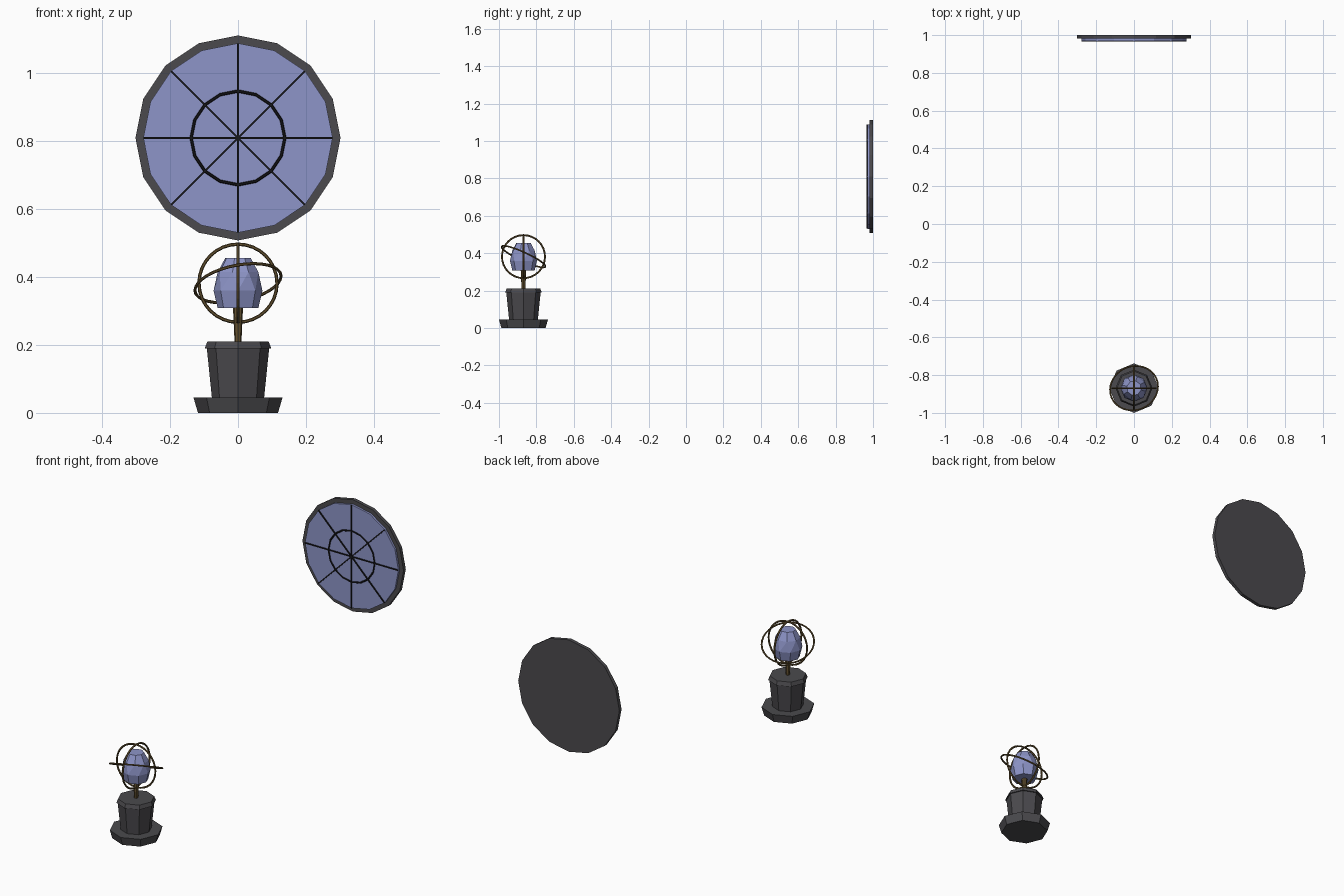
import bpy, bmesh
from math import pi, sin, cos, radians
from mathutils import Vector, Matrix

if "Cube" in bpy.data.objects:
    bpy.data.objects.remove(bpy.data.objects["Cube"])


def material(name, rgb):
    m = bpy.data.materials.new(name)
    m.diffuse_color = (*rgb, 1)
    m.use_nodes = True
    m.node_tree.nodes["Principled BSDF"].inputs["Base Color"].default_value = m.diffuse_color
    return m


STONE = material("dark_stone", (0.07, 0.068, 0.075))
BRASS = material("brass", (0.13, 0.085, 0.03))
CRYSTAL = material("crystal", (0.27, 0.3, 0.58))
IRON = material("black_iron", (0.008, 0.008, 0.01))


def finish(name, bm, mat, matrix):
    bmesh.ops.recalc_face_normals(bm, faces=bm.faces)
    me = bpy.data.meshes.new(name)
    bm.to_mesh(me)
    bm.free()
    me.materials.append(mat)
    ob = bpy.data.objects.new(name, me)
    ob.matrix_world = matrix
    bpy.context.collection.objects.link(ob)
    return ob


def lathe(name, profile, sides, mat, matrix):
    """Capped faceted turning; profile rows are (radius, z, twist in degrees)."""
    bm = bmesh.new()
    rings = []
    for r, z, twist in profile:
        angles = [2 * pi * i / sides + radians(twist) for i in range(sides)]
        rings.append([bm.verts.new((r * cos(a), r * sin(a), z)) for a in angles])
    for k, (lo, hi) in enumerate(zip(rings, rings[1:])):
        twisted = profile[k][2] != profile[k + 1][2]
        for i in range(sides):
            j = (i + 1) % sides
            if twisted:
                bm.faces.new((lo[i], lo[j], hi[i]))
                bm.faces.new((lo[j], hi[j], hi[i]))
            else:
                bm.faces.new((lo[i], lo[j], hi[j], hi[i]))
    bm.faces.new(rings[0])
    bm.faces.new(rings[-1])
    return finish(name, bm, mat, matrix)


def hoop(name, radius, thick, segments, mat, center, normal, sides=6):
    """Torus around the given axis."""
    bm = bmesh.new()
    rings = []
    for i in range(segments):
        a = 2 * pi * i / segments
        rings.append([])
        for k in range(sides):
            b = 2 * pi * k / sides
            r = radius + thick * cos(b)
            rings[-1].append(bm.verts.new((r * cos(a), r * sin(a), thick * sin(b))))
    for i in range(segments):
        p, q = rings[i], rings[(i + 1) % segments]
        for k in range(sides):
            n = (k + 1) % sides
            bm.faces.new((p[k], q[k], q[n], p[n]))
    rot = Vector(normal).to_track_quat('Z', 'Y').to_matrix().to_4x4()
    return finish(name, bm, mat, Matrix.Translation(center) @ rot)


# Pedestal and stem
stand = Matrix.Translation((0, -0.869, 0))
lathe("pedestal_base", [(0.118, 0, 0), (0.131, 0.045, 0)], 8, STONE, stand)
lathe("pedestal_column", [(0.077, 0.045, 0), (0.092, 0.192, 0)], 8, STONE, stand)
lathe("pedestal_cap", [(0.098, 0.19, 0), (0.09, 0.211, 0)], 8, STONE, stand)
lathe("stem", [(0.010, 0.205, 0), (0.015, 0.315, 0)], 8, BRASS, stand)

# Twisted faceted crystal
lathe("crystal", [(0.060, 0.309, 0), (0.072, 0.36, 0), (0.062, 0.415, 30),
                  (0.039, 0.456, 30)], 8, CRYSTAL, stand)

# Armillary hoops
hub = (0, -0.869, 0.382)
hoop("hoop_facing", 0.115, 0.005, 32, BRASS, hub, (0, 1, 0))
hoop("hoop_side", 0.115, 0.005, 32, BRASS, hub, (1, 0, 0))
hoop("hoop_tilted", 0.129, 0.0045, 32, BRASS, hub, (-0.2, 0.46, 1))

# Round window: local z points to the front
wall = Matrix.Translation((0, 1, 0.81)) @ Matrix.Rotation(pi / 2, 4, 'X')
lathe("window_frame", [(0.302, 0, 0), (0.302, 0.019, 0)], 16, STONE, wall)
lathe("window_glass", [(0.279, 0.018, 0), (0.279, 0.030, 0)], 16, CRYSTAL, wall)
hoop("window_ring", 0.138, 0.0045, 16, IRON, (0, 0.969, 0.81), (0, -1, 0))

# Window bars
for i in range(4):
    bm = bmesh.new()
    bmesh.ops.create_cube(bm, size=1)
    bmesh.ops.scale(bm, vec=(0.556, 0.006, 0.008), verts=bm.verts)
    finish(f"window_bar_{i + 1}", bm, IRON,
           wall @ Matrix.Rotation(i * pi / 4, 4, 'Z') @ Matrix.Translation((0, 0, 0.031)))
